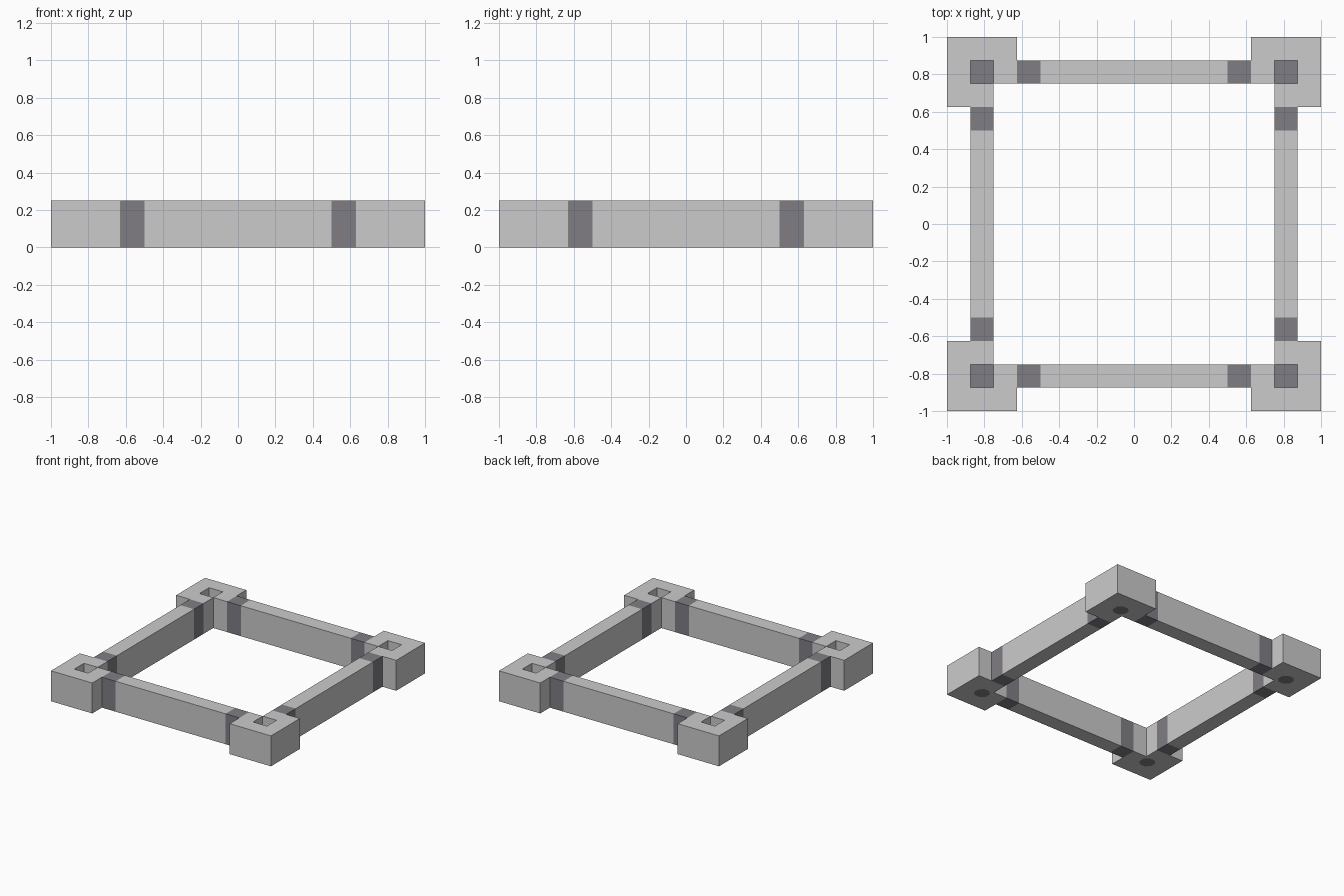
import bpy, bmesh, math

if "Cube" in bpy.data.objects:
    bpy.data.objects.remove(bpy.data.objects["Cube"])


def material(name, rgb):
    m = bpy.data.materials.new(name)
    m.diffuse_color = (*rgb, 1.0)
    m.use_nodes = True
    m.node_tree.nodes["Principled BSDF"].inputs["Base Color"].default_value = m.diffuse_color
    return m


LIGHT = material("light grey", (0.60, 0.60, 0.60))
DARK = material("dark grey", (0.215, 0.208, 0.23))

H = 0.25        # height of the frame
DEPTH = 0.125   # depth of the square sockets


def finish(bm, name):
    bmesh.ops.remove_doubles(bm, verts=bm.verts, dist=1e-5)
    me = bpy.data.meshes.new(name)
    bm.to_mesh(me)
    bm.free()
    me.materials.append(LIGHT)
    me.materials.append(DARK)
    ob = bpy.data.objects.new(name, me)
    bpy.context.collection.objects.link(ob)
    return ob


def face(bm, pts, mat=0):
    f = bm.faces.new([bm.verts.new(p) for p in pts])
    f.material_index = mat


def wall(bm, a, b, z0, z1):
    # vertical quad whose outside is to the right of a -> b
    face(bm, [(*a, z0), (*b, z0), (*b, z1), (*a, z1)])


# corner blocks: L-shaped 3x3 cell plan, inner cell missing, middle cell a socket
G = (0.625, 0.75, 0.875, 1.0)
bm = bmesh.new()
for i in range(3):
    for j in range(3):
        if (i, j) == (0, 0):
            continue
        c = [(G[i], G[j]), (G[i + 1], G[j]), (G[i + 1], G[j + 1]), (G[i], G[j + 1])]
        if (i, j) != (1, 1):
            face(bm, [(*p, H) for p in c])
            face(bm, [(*p, 0) for p in reversed(c)])
            continue
        # socket with dark floor
        face(bm, [(*p, H - DEPTH) for p in c], 1)
        for k in range(4):
            wall(bm, c[(k + 1) % 4], c[k], H - DEPTH, H)
        # dark eight-sided spot on the underside
        o = [(0.8125 + 0.0625 * math.cos(a), 0.8125 + 0.0625 * math.sin(a), 0)
             for a in (math.radians(22.5 + 45 * n) for n in range(8))]
        face(bm, list(reversed(o)), 1)
        q = [c[2], c[3], c[0], c[1]]  # corners at 45, 135, 225, 315 degrees
        for k in range(4):
            p, n = (*q[k], 0), (*q[(k + 1) % 4], 0)
            u, v, w = o[2 * k], o[2 * k + 1], o[(2 * k + 2) % 8]
            face(bm, [p, u, v])
            face(bm, [p, v, w, n])

# block sides, leaving the rail joints open
plan = [(0.75, 0.625), (0.875, 0.625), (1, 0.625), (1, 1), (0.625, 1),
        (0.625, 0.875), (0.625, 0.75), (0.75, 0.75)]
for k, a in enumerate(plan):
    if k not in (0, 5):
        wall(bm, a, plan[(k + 1) % 8], 0, H)
blocks = finish(bm, "corner_blocks")
mod = blocks.modifiers.new("mirror", "MIRROR")
mod.use_axis = (True, True, False)


# rails: square bar with a dark band at each end
def rail(name, angle):
    bm = bmesh.new()
    stops = (-0.625, -0.5, 0.5, 0.625)
    ring = [(-0.875, 0), (-0.75, 0), (-0.75, H), (-0.875, H)]
    for s in range(3):
        x0, x1 = stops[s], stops[s + 1]
        for k in range(4):
            a, b = ring[k], ring[(k + 1) % 4]
            face(bm, [(x0, *a), (x0, *b), (x1, *b), (x1, *a)], 0 if s == 1 else 1)
    bmesh.ops.remove_doubles(bm, verts=bm.verts, dist=1e-5)
    bmesh.ops.recalc_face_normals(bm, faces=bm.faces)
    ob = finish(bm, name)
    ob.rotation_euler.z = math.radians(angle)


for n, part in enumerate(("front_rail", "right_rail", "back_rail", "left_rail")):
    rail(part, 90 * n)
